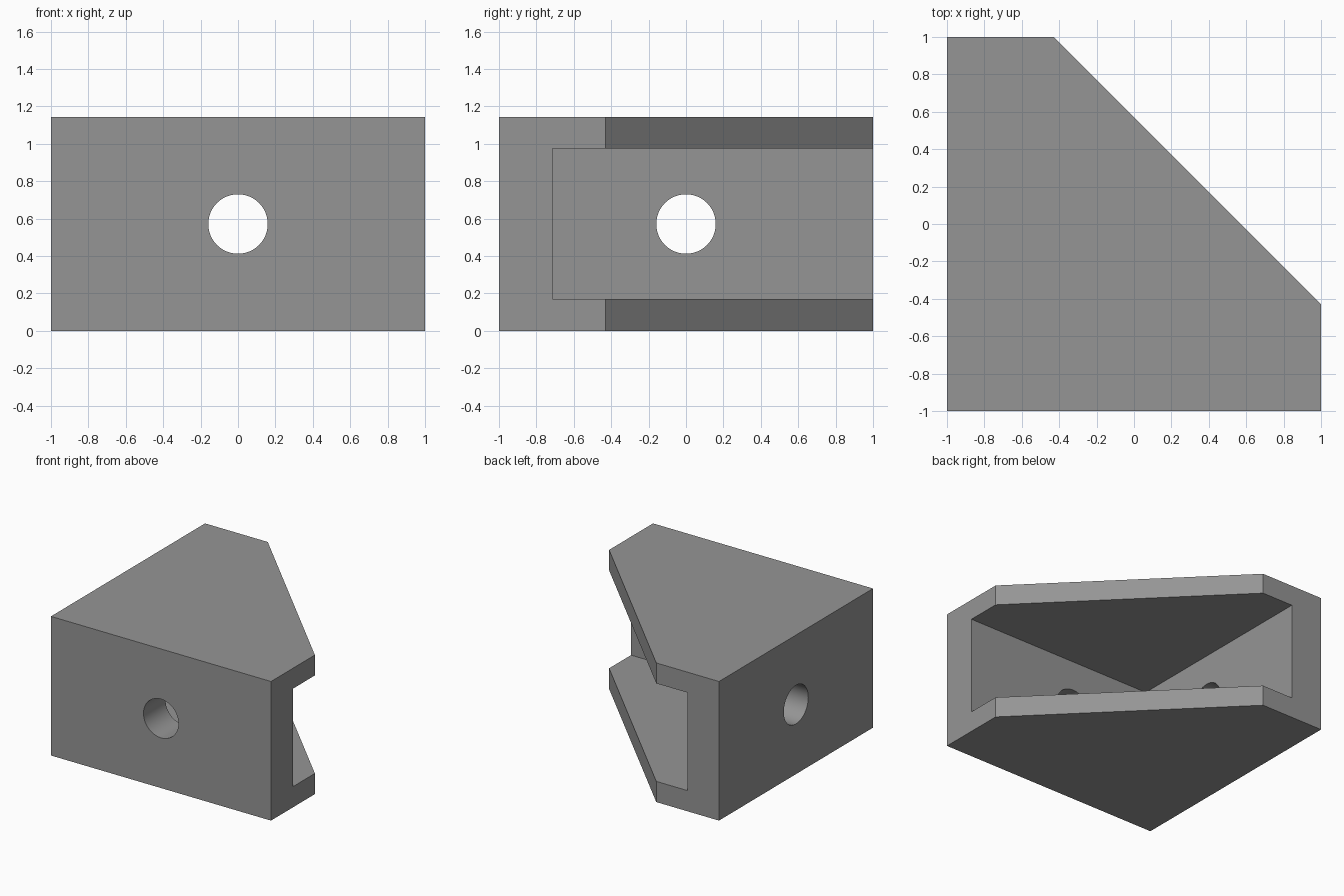
import bpy, bmesh, math
from mathutils import Matrix

if "Cube" in bpy.data.objects:
    bpy.data.objects.remove(bpy.data.objects["Cube"])

H = 1.143            # overall height
CUT = -0.43          # where the diagonal meets the straight ends
WALL = -0.714        # inner face of both walls
Z0, Z1 = 0.17, 0.975  # pocket floor and ceiling

grey = bpy.data.materials.new("plain grey")
grey.diffuse_color = (0.3, 0.3, 0.3, 1)
grey.use_nodes = True
grey.node_tree.nodes["Principled BSDF"].inputs["Base Color"].default_value = grey.diffuse_color


def make_object(name, bm):
    bmesh.ops.recalc_face_normals(bm, faces=bm.faces)
    mesh = bpy.data.meshes.new(name)
    bm.to_mesh(mesh)
    bm.free()
    mesh.materials.append(grey)
    ob = bpy.data.objects.new(name, mesh)
    bpy.context.collection.objects.link(ob)
    return ob


def prism(name, outline, z0, z1):
    bm = bmesh.new()
    face = bm.faces.new([bm.verts.new((x, y, z0)) for x, y in outline])
    ext = bmesh.ops.extrude_face_region(bm, geom=[face])
    verts = [v for v in ext["geom"] if isinstance(v, bmesh.types.BMVert)]
    bmesh.ops.translate(bm, verts=verts, vec=(0, 0, z1 - z0))
    return make_object(name, bm)


def hole_cutter(name, axis, location):
    bm = bmesh.new()
    bmesh.ops.create_cone(bm, cap_ends=True, segments=64, radius1=0.159,
                          radius2=0.159, depth=0.6)
    bmesh.ops.transform(bm, verts=bm.verts, matrix=Matrix.Translation(location)
                        @ Matrix.Rotation(math.pi / 2, 4, axis))
    return make_object(name, bm)


# Block with one corner cut off diagonally
bracket = prism("corner_bracket",
                [(-1, -1), (1, -1), (1, CUT), (CUT, 1), (-1, 1)], 0, H)

# Pocket open to the diagonal side, and one bolt hole through each wall
cutters = [
    prism("pocket_cutter",
          [(WALL, WALL), (1.5, WALL), (1.5, 1.5), (WALL, 1.5)], Z0, Z1),
    hole_cutter("front_hole_cutter", 'X', (0, -0.86, H / 2)),
    hole_cutter("left_hole_cutter", 'Y', (-0.86, 0, H / 2)),
]
bpy.context.view_layer.objects.active = bracket
for cutter in cutters:
    mod = bracket.modifiers.new(cutter.name, 'BOOLEAN')
    mod.operation, mod.solver, mod.object = 'DIFFERENCE', 'EXACT', cutter
    bpy.ops.object.modifier_apply(modifier=mod.name)
    bpy.data.objects.remove(cutter)

# Smooth hole walls, sharp edges elsewhere
bracket.select_set(True)
bpy.ops.object.shade_smooth_by_angle(angle=math.radians(30))
